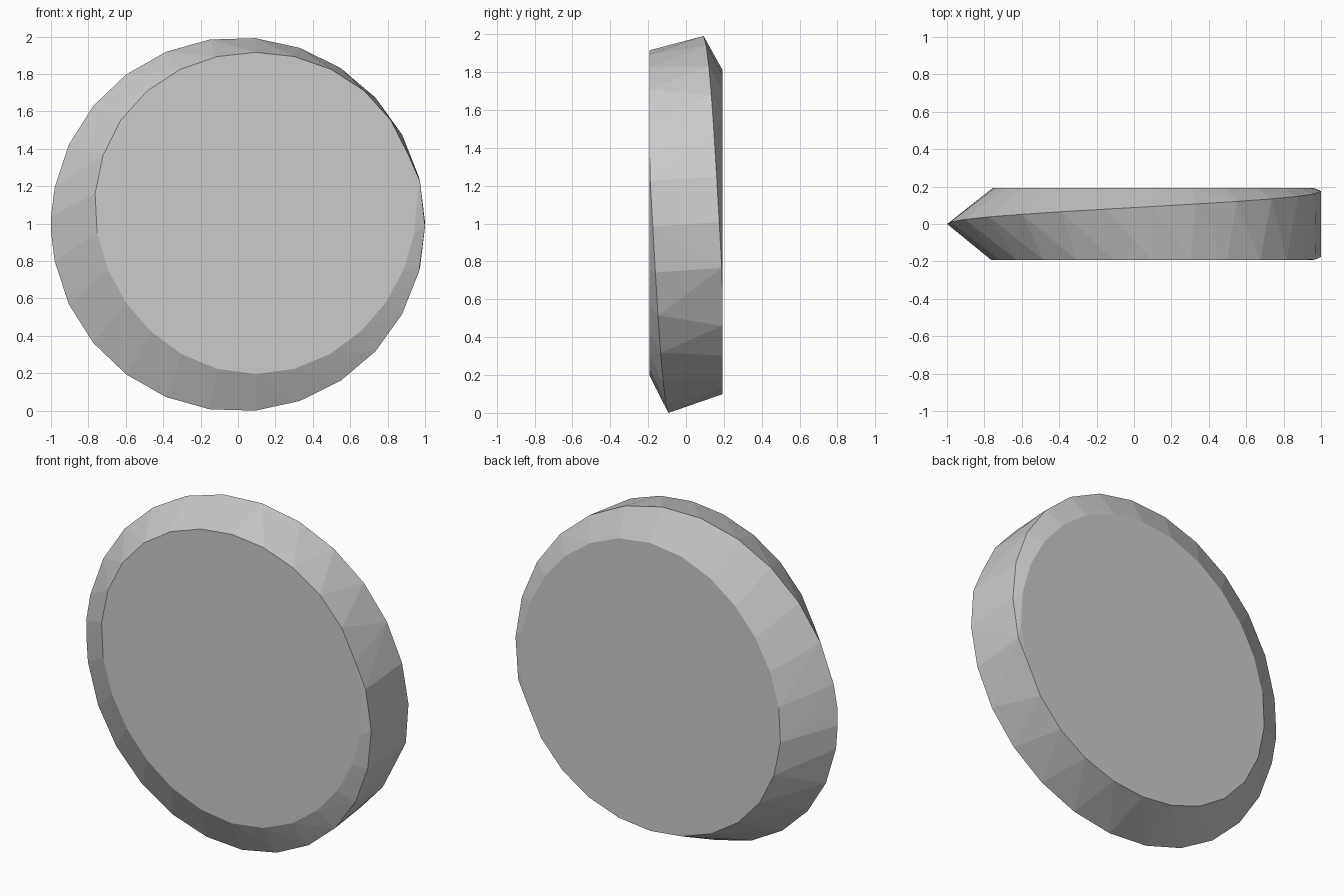
import bpy, bmesh
from math import sin, cos, radians, tau

if "Cube" in bpy.data.objects:
    bpy.data.objects.remove(bpy.data.objects["Cube"])

SEGMENTS = 26
HALF_DEPTH = 0.192


def ridge(side):
    """Rim line climbing from the thin left edge to a face past the right edge."""
    pts = []
    for k in range(15):
        a = -2.7 + 14 * k
        y = min(max(0.088 * a / 90, 0), HALF_DEPTH)
        pts.append((-cos(radians(a)), side * y, 1 + side * sin(radians(a))))
    return pts


def face_outline(side, cx, cz, radius):
    """Flat off-centre disc outline, slightly fuller on its shallow side."""
    pts = []
    for k in range(SEGMENTS):
        t = tau * (k + 0.5) / SEGMENTS
        r = radius + 0.011 * (sin(t) + sin(3 * t))
        pts.append((cx + r * cos(t), side * HALF_DEPTH, cz - side * r * sin(t)))
    return pts


# Disc: hull of two off-centre faces and two spiralling rim lines
bm = bmesh.new()
points = (ridge(1) + ridge(-1)
          + face_outline(-1, 0.095, 1.06, 0.86)
          + face_outline(1, 0.1, 0.96, 0.857))
for p in points:
    bm.verts.new(p)
bmesh.ops.remove_doubles(bm, verts=bm.verts, dist=0.01)
bmesh.ops.convex_hull(bm, input=bm.verts)
loose = [v for v in bm.verts if not v.link_faces]
bmesh.ops.delete(bm, geom=loose, context='VERTS')

# Merge the flat faces, then seat it on the ground
bmesh.ops.dissolve_limit(bm, angle_limit=radians(0.5), verts=bm.verts, edges=bm.edges)
bmesh.ops.recalc_face_normals(bm, faces=bm.faces)
low = min(v.co.z for v in bm.verts)
bmesh.ops.translate(bm, verts=bm.verts, vec=(0, 0, -low))

mesh = bpy.data.meshes.new("bevelled_disc")
bm.to_mesh(mesh)
bm.free()
bpy.context.collection.objects.link(bpy.data.objects.new("bevelled_disc", mesh))
